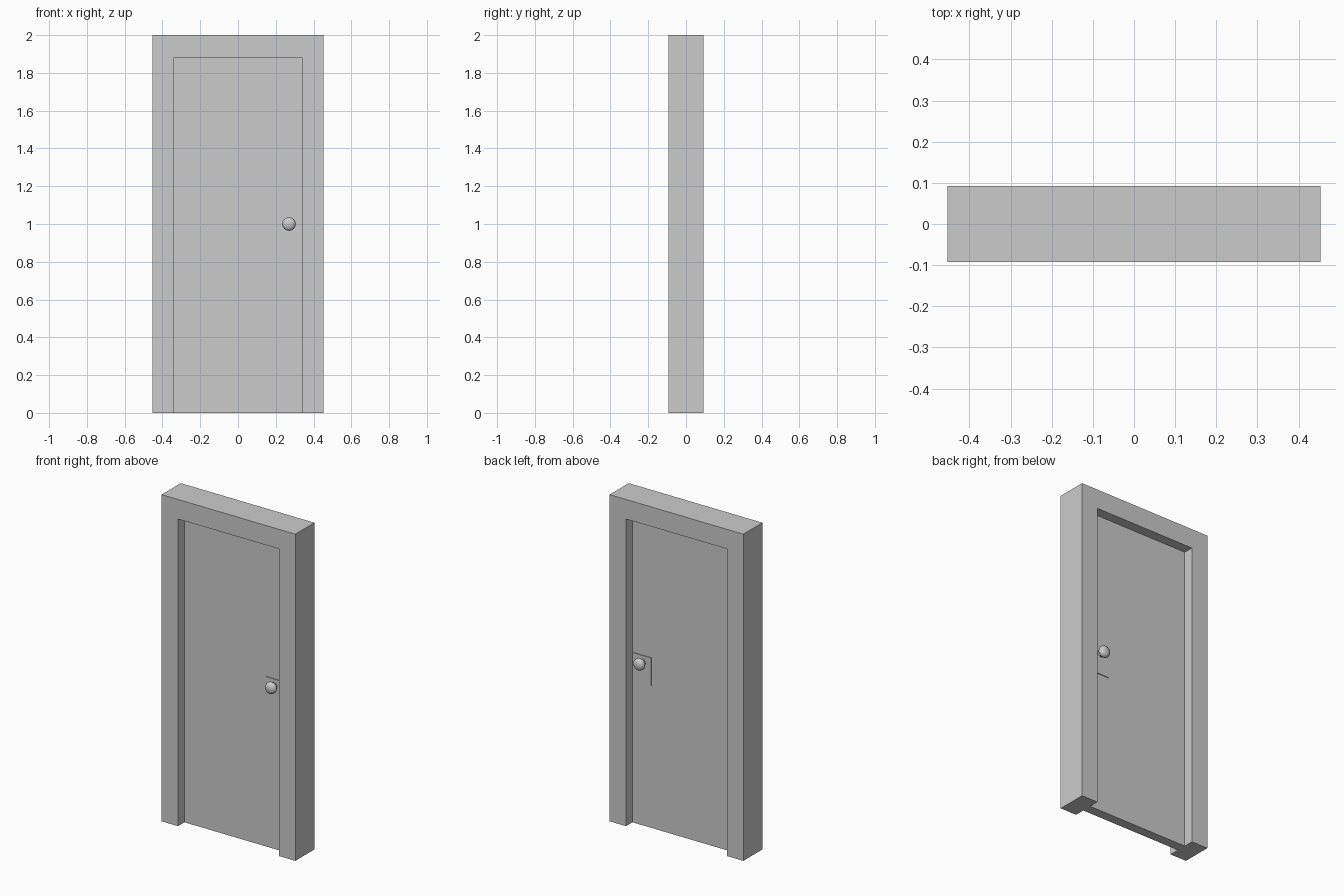
import bpy, bmesh, math
from mathutils import Matrix

if "Cube" in bpy.data.objects:
    bpy.data.objects.remove(bpy.data.objects["Cube"])

HALF_W, HALF_D, HEIGHT = 0.453, 0.092, 2.0   # outer frame
IN_W, IN_H = 0.342, 1.88                      # opening
LEAF = 0.03                                   # half thickness of the door leaf


def finish(name, bm):
    bmesh.ops.recalc_face_normals(bm, faces=bm.faces)
    mesh = bpy.data.meshes.new(name)
    bm.to_mesh(mesh)
    bm.free()
    obj = bpy.data.objects.new(name, mesh)
    bpy.context.collection.objects.link(obj)
    return obj


def box(name, x0, x1, y0, y1, z0, z1):
    bm = bmesh.new()
    bmesh.ops.create_cube(bm, size=1)
    bmesh.ops.scale(bm, vec=(x1 - x0, y1 - y0, z1 - z0), verts=bm.verts)
    bmesh.ops.translate(bm, vec=((x0 + x1) / 2, (y0 + y1) / 2, (z0 + z1) / 2), verts=bm.verts)
    return finish(name, bm)


# Door frame: U-shaped outline pushed through the wall depth
bm = bmesh.new()
outline = [(-HALF_W, 0), (-HALF_W, HEIGHT), (HALF_W, HEIGHT), (HALF_W, 0),
           (IN_W, 0), (IN_W, IN_H), (-IN_W, IN_H), (-IN_W, 0)]
face = bm.faces.new([bm.verts.new((x, -HALF_D, z)) for x, z in outline])
ext = bmesh.ops.extrude_face_region(bm, geom=[face], use_keep_orig=True)
bmesh.ops.translate(bm, vec=(0, 2 * HALF_D, 0),
                    verts=[g for g in ext["geom"] if isinstance(g, bmesh.types.BMVert)])
finish("door_frame", bm)

# Door leaf
box("door_leaf", -IN_W, IN_W, -LEAF, LEAF, 0, IN_H)


def knob(name, side):
    # Profile as (radius, distance from the leaf), spun around the knob axis
    profile = [(0, 0), (0.022, 0), (0.018, 0.012), (0.019, 0.018), (0.031, 0.023), (0.036, 0.032),
               (0.036, 0.040), (0.031, 0.050), (0.021, 0.057), (0, 0.059)]
    bm = bmesh.new()
    verts = [bm.verts.new((r, side * d, 0)) for r, d in profile]
    edges = [bm.edges.new(pair) for pair in zip(verts, verts[1:])]
    bmesh.ops.spin(bm, geom=verts + edges, cent=(0, 0, 0), axis=(0, 1, 0),
                   angle=2 * math.pi, steps=16)
    bmesh.ops.remove_doubles(bm, verts=bm.verts, dist=0.0005)
    bmesh.ops.transform(bm, matrix=Matrix.Translation((0.27, side * LEAF, 1.0)), verts=bm.verts)
    obj = finish(name, bm)
    bpy.ops.object.select_all(action='DESELECT')
    obj.select_set(True)
    bpy.context.view_layer.objects.active = obj
    bpy.ops.object.shade_smooth_by_angle(angle=math.radians(30))


# Lock plate and knob on each face of the leaf
for label, side in (("front", -1), ("back", 1)):
    y0, y1 = sorted((side * LEAF, side * (LEAF + 0.005)))
    box(label + "_lock_plate", 0.212, 0.338, y0, y1, 0.87, 1.042)
    knob(label + "_knob", side)
